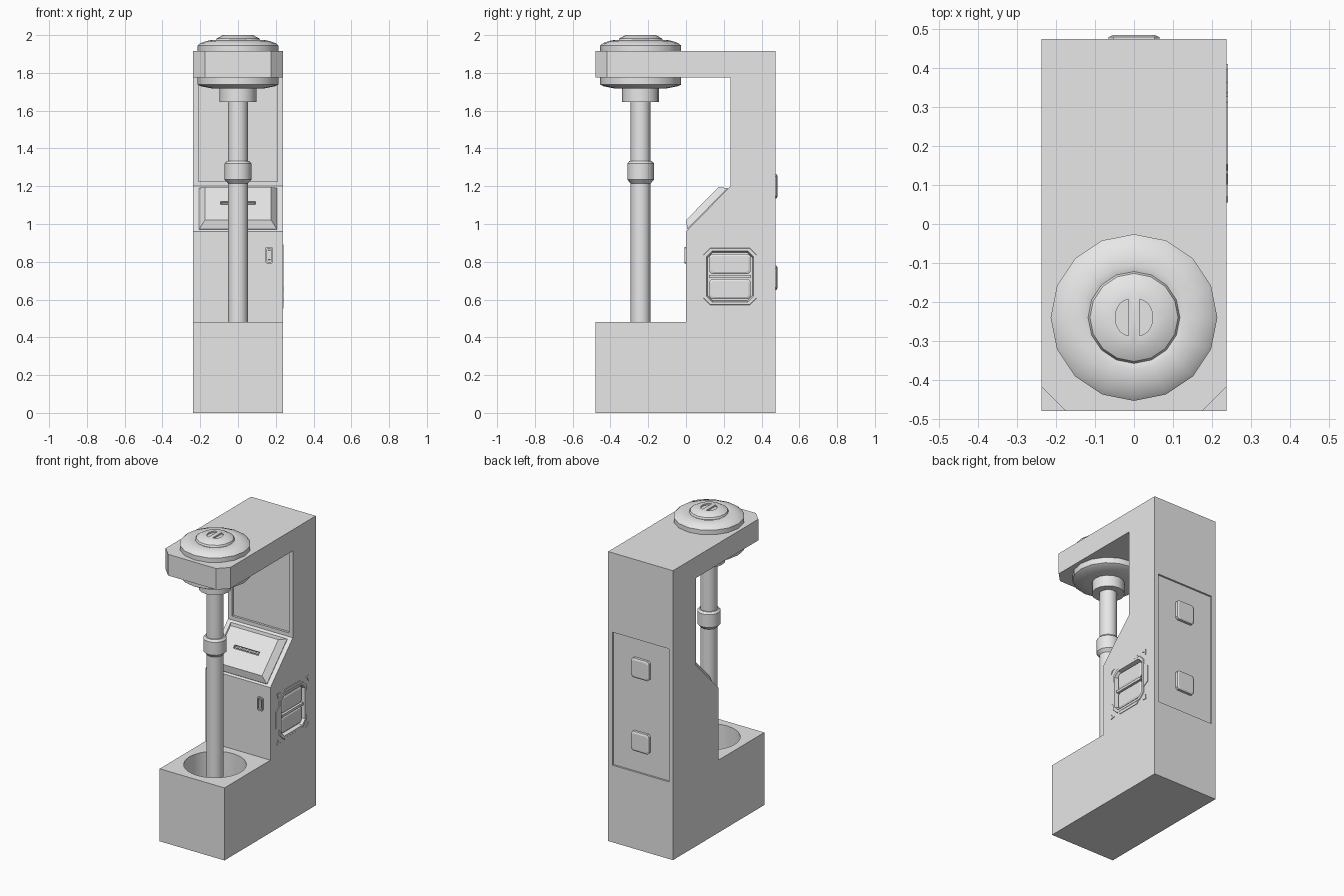
import bpy, bmesh, math
from mathutils import Matrix, Vector

cube = bpy.data.objects.get("Cube")
if cube:
    bpy.data.objects.remove(cube, do_unlink=True)

grey = bpy.data.materials.new("light grey")
grey.use_nodes = True
GREY = (0.8, 0.8, 0.8, 1)
grey.diffuse_color = GREY
grey.node_tree.nodes["Principled BSDF"].inputs["Base Color"].default_value = GREY

HALF = 0.237            # half the cabinet width
FRONT, BACK = -0.48, 0.475
POLE_Y = -0.24


def frame(origin, u, v):
    """Matrix of a work plane: u across, v up, third axis outward."""
    u, v = Vector(u).normalized(), Vector(v).normalized()
    m = Matrix((u, v, u.cross(v))).transposed().to_4x4()
    return Matrix.Translation(origin) @ m


def finish(name, bm, smooth=False):
    bmesh.ops.recalc_face_normals(bm, faces=bm.faces)
    mesh = bpy.data.meshes.new(name)
    bm.to_mesh(mesh)
    bm.free()
    mesh.materials.append(grey)
    ob = bpy.data.objects.new(name, mesh)
    bpy.context.collection.objects.link(ob)
    if smooth:
        bpy.ops.object.select_all(action="DESELECT")
        ob.select_set(True)
        bpy.context.view_layer.objects.active = ob
        bpy.ops.object.shade_smooth_by_angle(angle=math.radians(35))
    return ob


def loft(name, plane, layers, ring=False):
    """Join outlines (points, height) on a plane; ring closes last to first."""
    bm = bmesh.new()
    rows = [[bm.verts.new(plane @ Vector((x, y, h))) for x, y in pts] for pts, h in layers]
    pairs = list(zip(rows, rows[1:]))
    if ring:
        pairs.append((rows[-1], rows[0]))
    else:
        bm.faces.new(rows[0])
        bm.faces.new(rows[-1])
    for a, b in pairs:
        for i in range(len(a)):
            j = (i + 1) % len(a)
            bm.faces.new((a[i], a[j], b[j], b[i]))
    return finish(name, bm)


def panel(w, h, c=0.0, cx=0.0, cy=0.0):
    """Rectangle outline by half sizes, with optional cut corners."""
    pts = []
    for sx, sy in ((1, -1), (1, 1), (-1, 1), (-1, -1)):
        corner = [(sx * w, sy * (h - c)), (sx * (w - c), sy * h)]
        if sx != sy:
            corner.reverse()
        pts += corner if c else corner[:1]
    return [(cx + x, cy + y) for x, y in pts]


def lathe(name, profile, sides=16):
    """Turn (radius, z) points round the pole axis."""
    bm = bmesh.new()
    verts = [bm.verts.new((r, POLE_Y, z)) for r, z in profile]
    edges = [bm.edges.new(p) for p in zip(verts, verts[1:])]
    bmesh.ops.spin(bm, geom=verts + edges, cent=(0, POLE_Y, 0), axis=(0, 0, 1),
                   angle=math.tau, steps=sides)
    bmesh.ops.remove_doubles(bm, verts=bm.verts, dist=0.0001)
    return finish(name, bm, True)


def cut(ob, cutter):
    """Subtract the cutter for good and remove it."""
    cutter.hide_render = True
    mod = ob.modifiers.new("cut", "BOOLEAN")
    mod.operation, mod.solver, mod.object = "DIFFERENCE", "EXACT", cutter
    bpy.context.view_layer.update()
    graph = bpy.context.evaluated_depsgraph_get()
    mesh = bpy.data.meshes.new_from_object(ob.evaluated_get(graph))
    ob.modifiers.clear()
    ob.data = mesh
    bpy.data.objects.remove(cutter, do_unlink=True)


# Cabinet: side profile with base, column and overhead arm
side = frame((0, 0, 0), (0, 1, 0), (0, 0, 1))
outline = [(FRONT, 0), (BACK, 0), (BACK, 1.915), (FRONT, 1.915), (FRONT, 1.775),
           (0.235, 1.775), (0.235, 1.2), (0, 0.96), (0, 0.48), (FRONT, 0.48)]
cabinet = loft("cabinet", side, [(outline, -HALF), (outline, HALF)])
bm = bmesh.new()
bm.from_mesh(cabinet.data)
tips = [e for e in bm.edges if all(v.co.y < FRONT + 0.01 and v.co.z > 1.7 for v in e.verts)
        and abs(e.verts[0].co.x - e.verts[1].co.x) < 0.01]
bmesh.ops.bevel(bm, geom=tips, offset=0.062, segments=1, affect="EDGES", profile=0.5)
bm.to_mesh(cabinet.data)
bm.free()

# Recesses in the column front and back
column = frame((0, 0.235, 1.49), (1, 0, 0), (0, 0, 1))
cut(cabinet, loft("front_recess", column, [(panel(0.208, 0.265), -0.015), (panel(0.208, 0.265), 0.02)]))
rear = frame((0, BACK, 0.95), (-1, 0, 0), (0, 0, 1))
cut(cabinet, loft("rear_recess", rear, [(panel(0.207, 0.44), -0.012), (panel(0.207, 0.44), 0.02)]))

# Round well in the base
cut(cabinet, lathe("well_cutter", [(0, 0.1), (0.188, 0.1), (0.188, 0.6), (0, 0.6)], 32))

# Hatch recess in the left side
hatch = frame((HALF, 0.233, 0.722), (0, 1, 0), (0, 0, 1))
cut(cabinet, loft("hatch_cutter", hatch, [(panel(0.125, 0.135, 0.03), -0.02),
                                          (panel(0.125, 0.135, 0.03), 0.02)]))
bpy.ops.object.select_all(action="DESELECT")
cabinet.select_set(True)
bpy.context.view_layer.objects.active = cabinet
bpy.ops.object.shade_smooth_by_angle(angle=math.radians(20))

# Sloping console with bevelled rim and slot
slope = frame((0, 0, 0.96), (1, 0, 0), (0, 0.235, 0.24))
console = loft("console", slope, [(panel(0.206, 0.152, 0, 0, 0.166), -0.01),
                                  (panel(0.206, 0.152, 0, 0, 0.166), 0.004),
                                  (panel(0.175, 0.122, 0, 0, 0.166), 0.042)])
slot = panel(0.092, 0.011, 0, 0, 0.17)
cut(console, loft("slot_cutter", slope, [(slot, 0.028), (slot, 0.06)]))
bar = panel(0.088, 0.004, 0, 0, 0.17)
loft("slot_bar", slope, [(bar, 0.02), (bar, 0.038)])

# Small latch on the front
front = frame((0.165, 0, 0.835), (1, 0, 0), (0, 0, 1))
loft("latch_frame", front, [(panel(0.02, 0.044, 0.006), -0.005), (panel(0.02, 0.044, 0.006), 0.009),
                            (panel(0.012, 0.036, 0.004), 0.009),
                            (panel(0.012, 0.036, 0.004), -0.005)], ring=True)
loft("latch_tongue", front, [(panel(0.008, 0.028), -0.005), (panel(0.006, 0.024), 0.006)])

# Rear buttons
for label, z in (("lower", 0.715), ("upper", 1.2)):
    spot = frame((0, BACK, z), (-1, 0, 0), (0, 0, 1))
    loft(label + "_rear_button", spot, [(panel(0.065, 0.064, 0.012), -0.015),
                                        (panel(0.065, 0.064, 0.012), 0.005),
                                        (panel(0.054, 0.053, 0.01), 0.01)])

# Side hatch: frame, door halves, handle bar
loft("hatch_frame", hatch, [(panel(0.143, 0.152, 0.036), -0.005), (panel(0.14, 0.149, 0.036), 0.005),
                            (panel(0.124, 0.134, 0.03), 0.005),
                            (panel(0.118, 0.128, 0.028), -0.02)], ring=True)
for s in (-1, 1):
    cy = s * 0.066
    loft("hatch_door", hatch, [(panel(0.108, 0.053, 0.012, 0, cy), -0.025),
                               (panel(0.108, 0.053, 0.012, 0, cy), -0.01),
                               (panel(0.098, 0.043, 0.01, 0, cy), -0.005)])
loft("hatch_bar", hatch, [(panel(0.112, 0.008), -0.025), (panel(0.112, 0.008), 0.0)])

# Clips on each edge and chevrons at each corner of the hatch
for k in range(4):
    turn = hatch @ Matrix.Rotation(k * math.pi / 2, 4, "Z")
    near, far = ((0.152, 0.17) if k % 2 == 0 else (0.14, 0.178))[::1]
    if k % 2 == 0:
        near, far = 0.15, 0.168
    wide, slim = (0.095, 0.08) if k % 2 == 0 else (0.08, 0.055)
    clip = [(-wide, near), (wide, near), (slim, far), (-slim, far)]
    loft("hatch_clip", turn, [(clip, -0.005), (clip, 0.004)])
    corner = hatch @ Matrix.Translation(((-1, 1, 1, -1)[k] * 0.155, (-1, -1, 1, 1)[k] * 0.162, 0))
    corner = corner @ Matrix.Rotation(math.pi / 2 * k + math.pi / 4, 4, "Z")
    chevron = [(-0.012, 0), (0.015, -0.02), (0.008, 0), (0.015, 0.02)]
    loft("hatch_chevron", corner, [(chevron, -0.005), (chevron, 0.004)])

# Pole with collar and upper sleeve
lathe("pole", [(0.053, 0.1), (0.053, 1.7)])
lathe("collar", [(0.053, 1.215), (0.071, 1.235), (0.071, 1.32), (0.06, 1.333), (0.053, 1.333)])
lathe("sleeve", [(0.053, 1.645), (0.098, 1.645), (0.098, 1.73)])
lathe("lower_flange", [(0, 1.718), (0.14, 1.718), (0.2, 1.73), (0.214, 1.738), (0.214, 1.78)])

# Domed cap with a stepped crown and a split round socket
cap = lathe("cap", [(0, 1.9), (0.214, 1.9), (0.214, 1.945), (0.2, 1.957), (0.17, 1.968),
                    (0.135, 1.975), (0.118, 1.97), (0.113, 1.982), (0.08, 2.0), (0, 2.0)])
top = frame((0, POLE_Y, 2.0), (1, 0, 0), (0, 1, 0))
for s in (-1, 1):
    half = [(s * (0.014 + 0.034 * math.cos(a)), 0.046 * math.sin(a))
            for a in (math.pi * (i / 10 - 0.5) for i in range(11))]
    cut(cap, loft("socket_cutter", top, [(half, -0.01), (half, 0.02)]))
